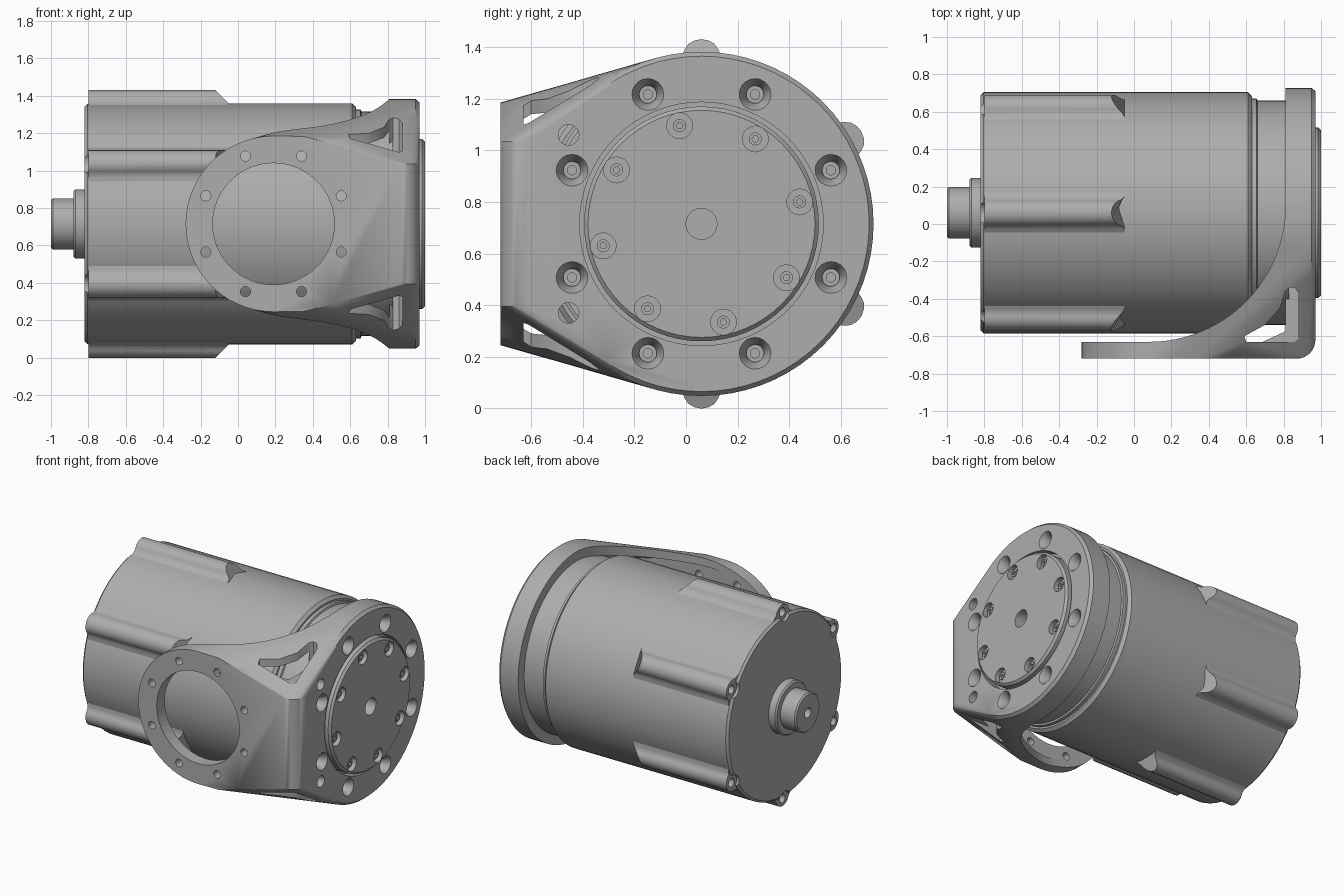
import bpy, bmesh, math
from math import cos, sin, pi, radians
from mathutils import Vector

cube = bpy.data.objects.get("Cube")
if cube:
    bpy.data.objects.remove(cube, do_unlink=True)

CY, CZ = 0.06, 0.715      # main axis, running along x
RING_X = 0.19             # centre of the side ring
FACE_Y, BACK_Y = -0.72, -0.63
FACE_X, BACK_X = 0.97, 0.81

metal = bpy.data.materials.new("grey metal")
metal.use_nodes = True
GREY = (0.42, 0.42, 0.42, 1)
metal.diffuse_color = GREY
metal.node_tree.nodes["Principled BSDF"].inputs["Base Color"].default_value = GREY


def finish(name, bm):
    bmesh.ops.recalc_face_normals(bm, faces=bm.faces[:])
    mesh = bpy.data.meshes.new(name)
    bm.to_mesh(mesh)
    bm.free()
    mesh.materials.append(metal)
    ob = bpy.data.objects.new(name, mesh)
    bpy.context.collection.objects.link(ob)
    return ob


def lathe(name, profile, a=CY, b=CZ, axis="x", seg=64):
    """Closed turned solid from (position along axis, radius) pairs."""
    bm = bmesh.new()
    rings = []
    for t, r in profile:
        ring = []
        for i in range(seg):
            u, w = a + r * cos(2 * pi * i / seg), b + r * sin(2 * pi * i / seg)
            ring.append(bm.verts.new((t, u, w) if axis == "x" else (u, t, w)))
        rings.append(ring)
    for p, q in zip(rings, rings[1:]):
        for i in range(seg):
            j = (i + 1) % seg
            bm.faces.new((p[i], p[j], q[j], q[i]))
    bm.faces.new(rings[0])
    bm.faces.new(rings[-1])
    return finish(name, bm)


def prism(name, outline, z0, z1):
    """Upright solid over an outline in x, y."""
    bm = bmesh.new()
    low = [bm.verts.new((x, y, z0)) for x, y in outline]
    high = [bm.verts.new((x, y, z1)) for x, y in outline]
    bm.faces.new(low)
    bm.faces.new(high)
    for i in range(len(low)):
        j = (i + 1) % len(low)
        bm.faces.new((low[i], low[j], high[j], high[i]))
    return finish(name, bm)


def cut(target, cutters):
    """Subtract each cutter, then drop it."""
    for c in cutters:
        mod = target.modifiers.new("cut", "BOOLEAN")
        mod.operation, mod.solver, mod.object = "DIFFERENCE", "EXACT", c
        deps = bpy.context.evaluated_depsgraph_get()
        mesh = bpy.data.meshes.new_from_object(target.evaluated_get(deps))
        target.modifiers.clear()
        target.data = mesh
        bpy.data.objects.remove(c, do_unlink=True)


def polar(r, degrees, a=CY, b=CZ):
    return a + r * cos(radians(degrees)), b + r * sin(radians(degrees))


def holes(profile, radius, start, a=CY, b=CZ, axis="x", count=8):
    return [lathe("hole", profile, *polar(radius, start + 360 / count * k, a, b), axis, 20)
            for k in range(count)]


# Motor housing with shaft boss
body = lathe("motor_body", [(-0.82, 0.63), (-0.805, 0.645), (0.61, 0.645), (0.63, 0.625), (0.63, 0.6)])
neck = lathe("neck", [(0.6, 0.612), (0.655, 0.612), (0.66, 0.6), (0.83, 0.6)])
boss = lathe("shaft_boss", [(-0.88, 0.175), (-0.87, 0.185), (-0.81, 0.185)])
shaft = lathe("shaft", [(-1, 0.128), (-0.99, 0.137), (-0.87, 0.137)], seg=48)
cut(shaft, [lathe("hole", [(-1.05, 0.035), (-0.93, 0.035)], seg=20)])

# Six flared ribs, each with a sloping end and a screw hole
half = [(0.115, 0.63), (0.088, 0.647), (0.072, 0.66), (0.065, 0.677), (0.05, 0.698), (0.027, 0.711)]
section = half + [(0, 0.716)] + [(-t, r) for t, r in reversed(half)] + [(-0.08, 0.58), (0.08, 0.58)]
ribs = []
for k in range(6):
    ang = radians(30 + 60 * k)
    bm = bmesh.new()
    ends = []
    for end in (0, 1):
        loop = []
        for t, r in section:
            x = -0.05 - max(0, r - 0.645) if end else -0.8
            loop.append(bm.verts.new((x, CY + r * cos(ang) - t * sin(ang),
                                      CZ + r * sin(ang) + t * cos(ang))))
        bm.faces.new(loop)
        ends.append(loop)
    for i in range(len(section)):
        j = (i + 1) % len(section)
        bm.faces.new((ends[0][i], ends[0][j], ends[1][j], ends[1][i]))
    rib = finish("rib_%d" % (k + 1), bm)
    cut(rib, [lathe("hole", [(-0.9, 0.03), (-0.7, 0.03)], *polar(0.662, 30 + 60 * k), seg=20)])
    ribs.append(rib)
cut(body, holes([(-0.9, 0.058), (-0.8, 0.058), (-0.8, 0.03), (-0.7, 0.03)], 0.662, 30, count=6))

# Bracket: hull around the side ring, the rounded corner and the end flange
N = 72


def bracket_points(scale):
    pts = []
    for i in range(N):
        c, s = cos(2 * pi * i / N), sin(2 * pi * i / N)
        for y in (FACE_Y, BACK_Y):
            pts.append((RING_X + 0.47 * c, y, 0.47 * s))
        for x, r in ((FACE_X, 0.65), (0.95, 0.667), (BACK_X, 0.667)):
            pts.append((x, CY + r * c, r * s))
    for side in (1, -1):
        pts += [(0.35, FACE_Y, 0.468 * side), (0.5, FACE_Y, 0.43 * side)]
        for i in range(9):
            t = pi / 2 * i / 8
            pts.append((0.87 + 0.1 * sin(t), -0.62 - 0.1 * cos(t), 0.32 * side))
    return [Vector((x, y, CZ + z * scale)) for x, y, z in pts]


def hull(name, scale, clip=False):
    bm = bmesh.new()
    for p in bracket_points(scale):
        bm.verts.new(p)
    res = bmesh.ops.convex_hull(bm, input=bm.verts[:])
    loose = [v for v in bm.verts if not v.link_faces]
    bmesh.ops.delete(bm, geom=loose, context="VERTS")
    if clip:
        for co, no in (((BACK_X, 0, 0), (1, 0, 0)), ((0, BACK_Y, 0), (0, -1, 0))):
            out = bmesh.ops.bisect_plane(bm, geom=bm.verts[:] + bm.edges[:] + bm.faces[:],
                                         plane_co=co, plane_no=no, clear_outer=True)
            rim = [e for e in out["geom_cut"] if isinstance(e, bmesh.types.BMEdge)]
            bmesh.ops.holes_fill(bm, edges=rim, sides=0)
    bmesh.ops.dissolve_limit(bm, angle_limit=0.002, verts=bm.verts[:], edges=bm.edges[:])
    return finish(name, bm)


bracket = hull("bracket", 1)
# Open side swept by a large arc, leaving a web above and below
sweep = [(BACK_X, 1.2), (-1, 1.2), (-1, BACK_Y)]
for i in range(25):
    t = pi / 2 * i / 24
    sweep.append((0.08 + 0.73 * sin(t), 0.1 - 0.73 * cos(t)))
cut(bracket, [prism("sweep", sweep, -0.2, 1.8), hull("hollow", 0.89, clip=True)])

# Rounded triangular windows through the webs
window = [(0.6, -0.63), (0.86, -0.63), (0.88, -0.61), (0.88, -0.37), (0.86, -0.34), (0.83, -0.34),
          (0.81, -0.36), (0.78, -0.45), (0.7, -0.54), (0.59, -0.6)]
cut(bracket, [prism("window", window, 1.1, 1.8), prism("window", window, -0.2, 0.33)])

# Ring bore and ring bolt holes
cut(bracket, [lathe("bore", [(-0.9, 0.325), (-0.5, 0.325)], RING_X, CZ, "y")])
cut(bracket, holes([(-0.9, 0.027), (-0.6, 0.027)], 0.392, 22.5, RING_X, CZ, "y"))

# Flange recess, countersunk screws and two dowel holes
cut(bracket, [lathe("recess", [(0.9, 0.472), (1.1, 0.472)])])
cut(bracket, holes([(0.98, 0.067), (0.92, 0.034), (0.9, 0.034), (0.9, 0.018), (0.86, 0.018)], 0.543, 22.5))
cut(bracket, [lathe("hole", [(0.7, 0.04), (1.1, 0.04)], -0.455, CZ + s * 0.345, seg=20) for s in (1, -1)])

# Output disc with recessed bolts and centre bore
disc = lathe("output_disc", [(0.85, 0.455), (0.985, 0.455), (1.0, 0.44)])
cut(disc, holes([(1.05, 0.05), (0.965, 0.05)], 0.39, 12.6))
cut(disc, [lathe("bore", [(1.05, 0.06), (0.88, 0.06)], seg=32)])
bolts = []
for k in range(8):
    bolt = lathe("output_bolt_%d" % (k + 1), [(0.95, 0.025), (0.985, 0.025)],
                 *polar(0.39, 12.6 + 45 * k), seg=20)
    cut(bolt, [lathe("socket", [(0.97, 0.013), (1.05, 0.013)], *polar(0.39, 12.6 + 45 * k), seg=6)])
    bolts.append(bolt)

# Smooth shading with sharp edges kept
bpy.ops.object.select_all(action="DESELECT")
for ob in [body, neck, boss, shaft, bracket, disc] + ribs + bolts:
    ob.select_set(True)
bpy.context.view_layer.objects.active = body
bpy.ops.object.shade_smooth_by_angle(angle=radians(30))
